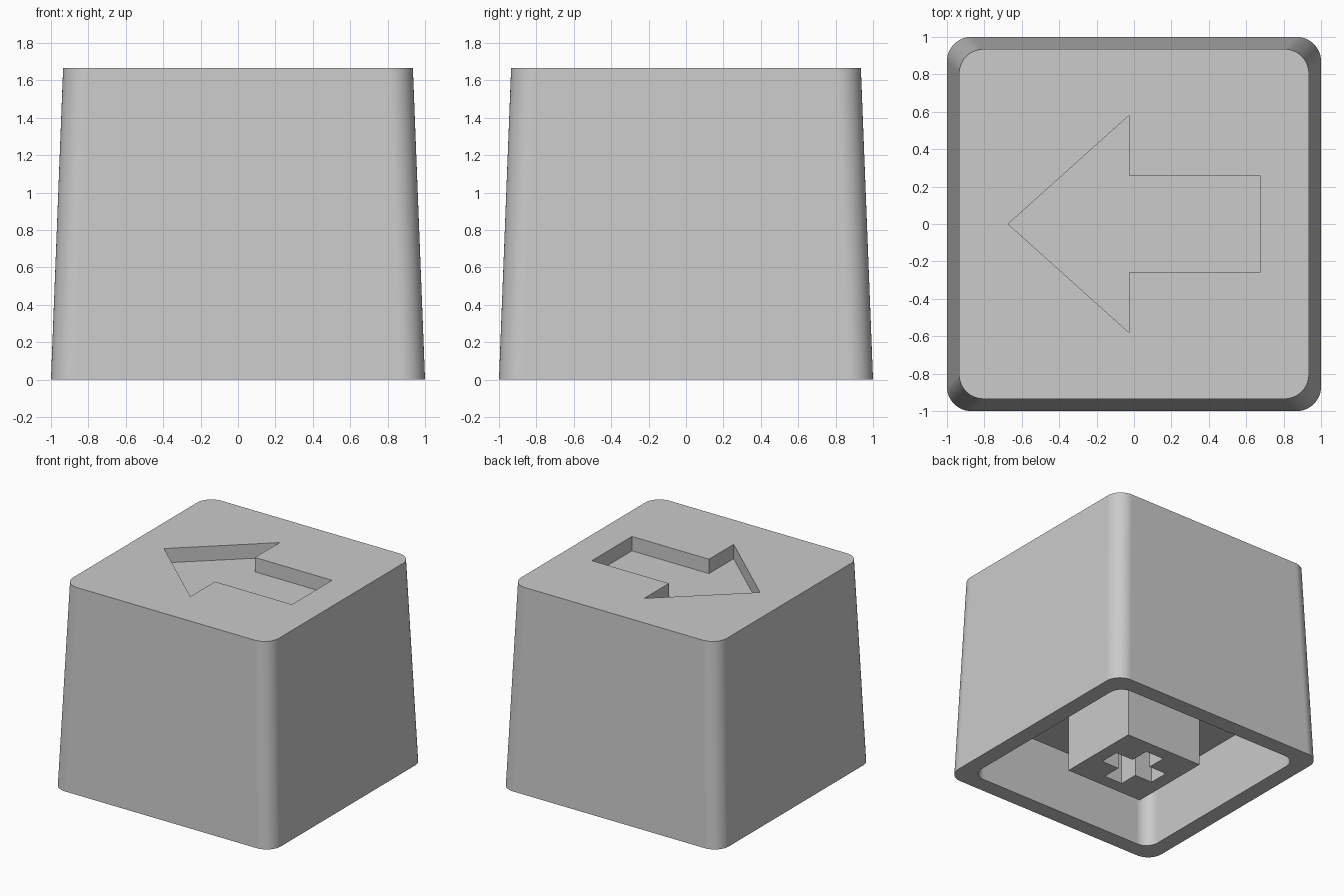
import bpy
import bmesh
import math

cube = bpy.data.objects.get("Cube")
if cube:
    bpy.data.objects.remove(cube, do_unlink=True)

HEIGHT = 1.667
CAVITY = 0.52       # ceiling height of the hollow
TAPER = 0.065       # how far each side leans in over the full height
WALL = 0.133

grey = bpy.data.materials.new("light_grey_plastic")
grey.use_nodes = True
grey.diffuse_color = (0.595, 0.595, 0.595, 1)
grey.node_tree.nodes["Principled BSDF"].inputs["Base Color"].default_value = grey.diffuse_color


def rounded_square(half, radius, segments=12):
    """Counter-clockwise outline of a square with round corners."""
    points = []
    for corner in range(4):
        mid = math.radians(45 + 90 * corner)
        cx = math.copysign(half - radius, math.cos(mid))
        cy = math.copysign(half - radius, math.sin(mid))
        for i in range(segments + 1):
            a = math.radians(90 * corner + 90 * i / segments)
            points.append((cx + radius * math.cos(a), cy + radius * math.sin(a)))
    return points


def loft(name, sections):
    """Closed solid through (outline, z) sections, in order."""
    bm = bmesh.new()
    rings = [[bm.verts.new((x, y, z)) for x, y in outline] for outline, z in sections]
    for low, high in zip(rings, rings[1:]):
        n = len(low)
        for i in range(n):
            j = (i + 1) % n
            bm.faces.new((low[i], low[j], high[j], high[i]))
    bm.faces.new(rings[0])
    bm.faces.new(rings[-1])
    bmesh.ops.recalc_face_normals(bm, faces=bm.faces)
    mesh = bpy.data.meshes.new(name)
    bm.to_mesh(mesh)
    bm.free()
    mesh.materials.append(grey)
    obj = bpy.data.objects.new(name, mesh)
    bpy.context.collection.objects.link(obj)
    return obj


def activate(obj):
    bpy.ops.object.select_all(action='DESELECT')
    obj.select_set(True)
    bpy.context.view_layer.objects.active = obj


def cut(obj, cutter):
    activate(obj)
    mod = obj.modifiers.new("cut", 'BOOLEAN')
    mod.operation = 'DIFFERENCE'
    mod.solver = 'EXACT'
    mod.object = cutter
    bpy.ops.object.modifier_apply(modifier=mod.name)
    bpy.data.objects.remove(cutter, do_unlink=True)


def half_at(z):
    return 1 - TAPER * z / HEIGHT


# Tapered outer shell
body = loft("cap_body", [(rounded_square(1, 0.13), 0),
                         (rounded_square(1 - TAPER, 0.13), HEIGHT)])

# Hollow underside, continued a little below the rim for a clean cut
cut(body, loft("cavity_cutter", [
    (rounded_square(half_at(z) - WALL, 0.11), z) for z in (-0.1, CAVITY)]))

# Arrow recess in the top, pointing to -x
upper = [(-0.027, 0.58), (-0.027, 0.26), (0.673, 0.26)]
arrow = [(-0.673, 0)] + [(x, -y) for x, y in upper] + upper[::-1]
cut(body, loft("arrow_cutter", [(arrow, HEIGHT - 0.118), (arrow, HEIGHT + 0.1)]))

# Square stem under the ceiling, with a cross-shaped socket through it
S = 0.351
square = [(-S, -S), (S, -S), (S, S), (-S, S)]
stem = loft("stem", [(square, 0), (square, CAVITY)])
L, W = 0.243, 0.083
cross = []
for turn in range(4):
    c, s = round(math.cos(turn * math.pi / 2)), round(math.sin(turn * math.pi / 2))
    cross += [(x * c - y * s, x * s + y * c) for x, y in ((L, -W), (L, W), (W, W))]
cut(stem, loft("cross_cutter", [(cross, -0.1), (cross, CAVITY + 0.1)]))

# Smooth round corners, crisp edges
for obj in (body, stem):
    activate(obj)
    bpy.ops.object.shade_smooth_by_angle(angle=math.radians(30))
    weighted = obj.modifiers.new("even_shading", 'WEIGHTED_NORMAL')
    weighted.keep_sharp = True
